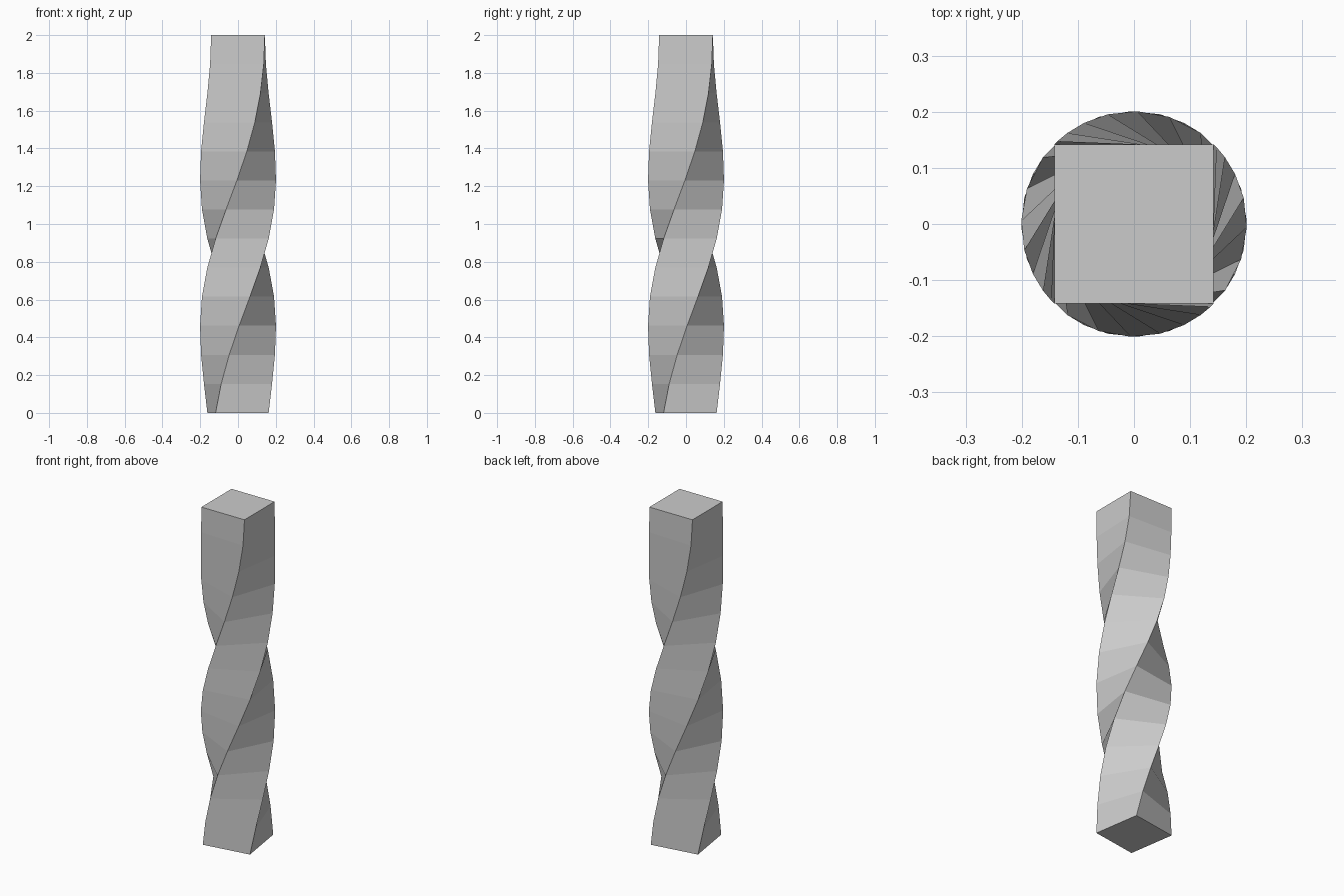
import bpy, bmesh
from math import sin, cos, pi

if "Cube" in bpy.data.objects:
    bpy.data.objects.remove(bpy.data.objects["Cube"])

SEGMENTS = 13        # stacked panels in the column
EASE_STEPS = 15      # half turn eases in over this many steps from the top
RADIUS = 0.201       # corner radius of the square section
HEIGHT = 2.0


def twist(k):
    """Eased half-turn angle of ring k, zero at the top."""
    u = (SEGMENTS - k) / EASE_STEPS
    return -pi * (3 * u * u - 2 * u ** 3)


# Twisted square column: a stack of rotated square rings, skinned and capped
bm = bmesh.new()
rings = []
for k in range(SEGMENTS + 1):
    z = HEIGHT * k / SEGMENTS
    angles = [twist(k) + pi / 4 + i * pi / 2 for i in range(4)]
    rings.append([bm.verts.new((RADIUS * cos(a), RADIUS * sin(a), z)) for a in angles])

for low, high in zip(rings, rings[1:]):
    for i in range(4):
        j = (i + 1) % 4
        bm.faces.new((low[i], low[j], high[j], high[i]))
bm.faces.new(rings[-1])
bm.faces.new(rings[0][::-1])

mesh = bpy.data.meshes.new("twisted_column")
bm.to_mesh(mesh)
bm.free()
column = bpy.data.objects.new("twisted_column", mesh)
bpy.context.collection.objects.link(column)
